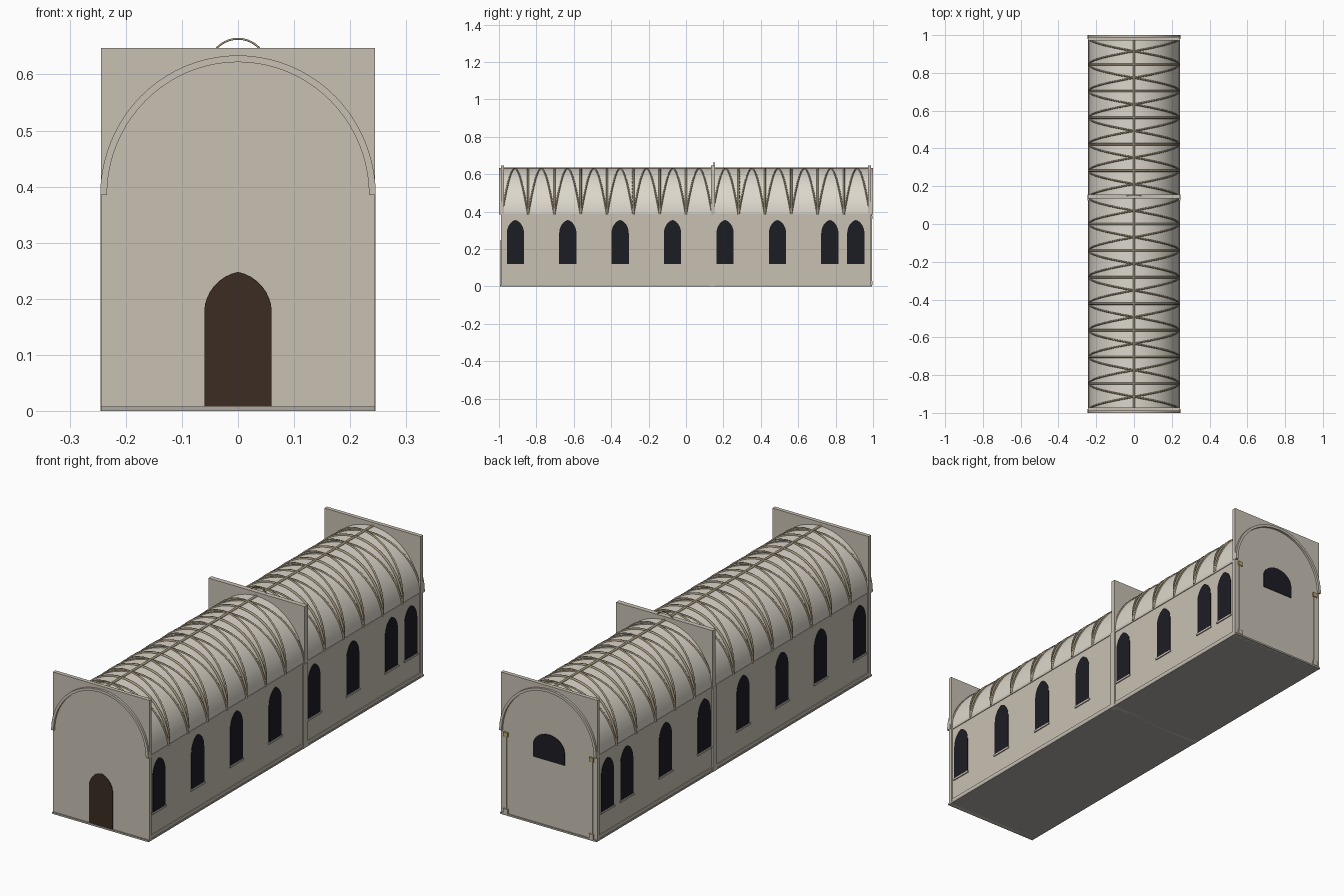
import bpy, bmesh, math

if "Cube" in bpy.data.objects:
    bpy.data.objects.remove(bpy.data.objects["Cube"])

W, RX, RZ, SPRING = 0.238, 0.239, 0.245, 0.385
BAYS, Y0 = 14, -0.985
BAY = 2 * 0.985 / BAYS


def mat(name, r, g, b):
    m = bpy.data.materials.new(name)
    m.diffuse_color = (r, g, b, 1)
    m.use_nodes = True
    m.node_tree.nodes["Principled BSDF"].inputs["Base Color"].default_value = m.diffuse_color
    return m


STONE = mat("stone", 0.58, 0.53, 0.45)
PLASTER = mat("plaster", 0.72, 0.68, 0.60)
RIB = mat("rib_stone", 0.36, 0.30, 0.20)
GLASS = mat("dark_glass", 0.012, 0.012, 0.018)
WOOD = mat("door_wood", 0.045, 0.025, 0.016)
GOLD = mat("gilded", 0.50, 0.38, 0.14)
FLOOR = mat("floor_stone", 0.42, 0.40, 0.36)


def finish(name, bm, material):
    bmesh.ops.recalc_face_normals(bm, faces=bm.faces)
    me = bpy.data.meshes.new(name)
    bm.to_mesh(me)
    bm.free()
    ob = bpy.data.objects.new(name, me)
    bpy.context.collection.objects.link(ob)
    me.materials.append(material)
    return ob


def box(name, x0, x1, y0, y1, z0, z1, material):
    bm = bmesh.new()
    bmesh.ops.create_cube(bm, size=1)
    for v in bm.verts:
        v.co = ((x0 + x1) / 2 + v.co.x * (x1 - x0),
                (y0 + y1) / 2 + v.co.y * (y1 - y0),
                (z0 + z1) / 2 + v.co.z * (z1 - z0))
    return finish(name, bm, material)


def prism(name, pts, place, depth, material):
    """Extrude a 2D outline; place(u, v, d) maps it into space."""
    bm = bmesh.new()
    a = [bm.verts.new(place(u, v, 0)) for u, v in pts]
    b = [bm.verts.new(place(u, v, depth)) for u, v in pts]
    n = len(pts)
    bm.faces.new(a)
    bm.faces.new(b)
    for i in range(n):
        bm.faces.new((a[i], a[(i + 1) % n], b[(i + 1) % n], b[i]))
    return finish(name, bm, material)


def arch_outline(hw, z0, zs, z1, point=0.0):
    """Arched opening: elliptical, with the crown raised to a slight point."""
    pts = [(-hw, z0), (hw, z0)]
    for i in range(17):
        t = math.pi * i / 16
        s = math.sin(t)
        h = (1 - point) * s + point * (1 - abs(math.cos(t)))
        pts.append((hw * math.cos(t), zs + (z1 - zs) * h))
    return pts


def half_ring(rx, rz, cz, n=40):
    return [(rx * math.cos(math.pi * i / n), cz + rz * math.sin(math.pi * i / n))
            for i in range(n + 1)]


def band(name, outer, thick, cz, y0, y1, material):
    """Arched shell between y0 and y1."""
    rx, rz = outer
    pts = half_ring(rx, rz, cz) + half_ring(rx - thick, rz - thick, cz)[::-1]
    ob = prism(name, pts, lambda u, v, d: (u, y0 + d, v), y1 - y0, material)
    bpy.context.view_layer.objects.active = ob
    ob.select_set(True)
    bpy.ops.object.shade_smooth_by_angle()
    ob.select_set(False)
    return ob


def tubes(name, paths, radius, material):
    cu = bpy.data.curves.new(name, 'CURVE')
    cu.dimensions = '3D'
    cu.bevel_depth = radius
    cu.bevel_resolution = 1
    cu.use_fill_caps = True
    for p in paths:
        s = cu.splines.new('POLY')
        s.points.add(len(p) - 1)
        for pt, co in zip(s.points, p):
            pt.co = (*co, 1)
    cu.materials.append(material)
    ob = bpy.data.objects.new(name, cu)
    bpy.context.collection.objects.link(ob)
    bpy.ops.object.select_all(action='DESELECT')
    bpy.context.view_layer.objects.active = ob
    ob.select_set(True)
    bpy.ops.object.convert(target='MESH')
    bpy.context.object.select_set(False)


# Floor, plinths, side walls and string courses
box("floor", -0.244, 0.244, -0.995, 0.995, 0, 0.008, FLOOR)
for s, side in ((-1, "left"), (1, "right")):
    def strip(name, a, b, y0, y1, z0, z1, m):
        box(f"{side}_{name}", min(s * a, s * b), max(s * a, s * b), y0, y1, z0, z1, m)
    strip("wall", W - 0.02, W, -0.98, 0.98, 0.008, SPRING, STONE)
    strip("plinth", W - 0.01, W + 0.004, -0.98, 0.98, 0.008, 0.022, STONE)
    strip("string_course", W - 0.01, W + 0.003, -0.98, 0.98, SPRING - 0.006, SPRING + 0.004, STONE)
    strip("pier", W - 0.02, 0.245, 0.125, 0.156, 0, SPRING, STONE)
    # Pointed windows with sills
    for i, y in enumerate((-0.912, -0.632, -0.352, -0.072, 0.209, 0.489, 0.769, 0.908)):
        prism(f"{side}_window_{i}", arch_outline(0.046, 0.12, 0.285, 0.355, 0.15),
              lambda u, v, d: (s * (W - 0.005 + d), y + u, v), 0.0065, GLASS)
        strip(f"sill_{i}", W - 0.005, W + 0.005, y - 0.05, y + 0.05, 0.112, 0.12, STONE)
    # Corner shafts on the back wall
    x = s * 0.217
    box(f"{side}_shaft", x - 0.005, x + 0.005, 0.985, 0.994, 0.01, 0.36, STONE)
    box(f"{side}_shaft_base", x - 0.011, x + 0.011, 0.985, 0.997, 0.008, 0.03, STONE)
    box(f"{side}_capital", x - 0.011, x + 0.011, 0.985, 0.997, 0.36, 0.38, GOLD)

# Cross walls
for name, y0, y1 in (("front_wall", -0.99, -0.972), ("middle_wall", 0.134, 0.156),
                     ("back_wall", 0.972, 0.99)):
    box(name, -0.244, 0.244, y0, y1, 0, 0.647, STONE)

# Barrel vault and end arches
band("vault", (RX, RZ), 0.008, SPRING, -0.985, 0.985, PLASTER)
band("front_arch", (0.2455, 0.249), 0.012, SPRING, -1.0, -0.98, STONE)
band("back_arch", (0.2455, 0.249), 0.012, SPRING, 0.98, 1.0, STONE)
tubes("crown_arch", [[(x, 0.15, z) for x, z in half_ring(0.052, 0.052, 0.6115, 20)]], 0.002, RIB)

# Vault ribs
N = 32


def on_vault(t, y):
    return (RX * math.cos(t), y, SPRING + RZ * math.sin(t))


cross, diag = [], []
for b in range(BAYS + 1):
    y = Y0 + b * BAY
    if 0 < b < BAYS:
        cross.append([on_vault(math.pi * i / N, y) for i in range(N + 1)])
    if b < BAYS:
        for a, c in ((y, y + BAY), (y + BAY, y)):
            diag.append([on_vault(math.pi * i / N, a + (c - a) * i / N) for i in range(N + 1)])
tubes("transverse_ribs", cross, 0.006, RIB)
tubes("diagonal_ribs", diag, 0.0045, RIB)
tubes("ridge_rib", [[(0, -0.98, SPRING + RZ), (0, 0.98, SPRING + RZ)]], 0.006, RIB)

# Door and back window
prism("door", arch_outline(0.06, 0.008, 0.178, 0.248, 0.15),
      lambda u, v, d: (u, -0.993 + d, v), 0.01, WOOD)
prism("back_window", arch_outline(0.08, 0.305, 0.36, 0.425),
      lambda u, v, d: (u, 0.983 + d, v), 0.01, GLASS)
